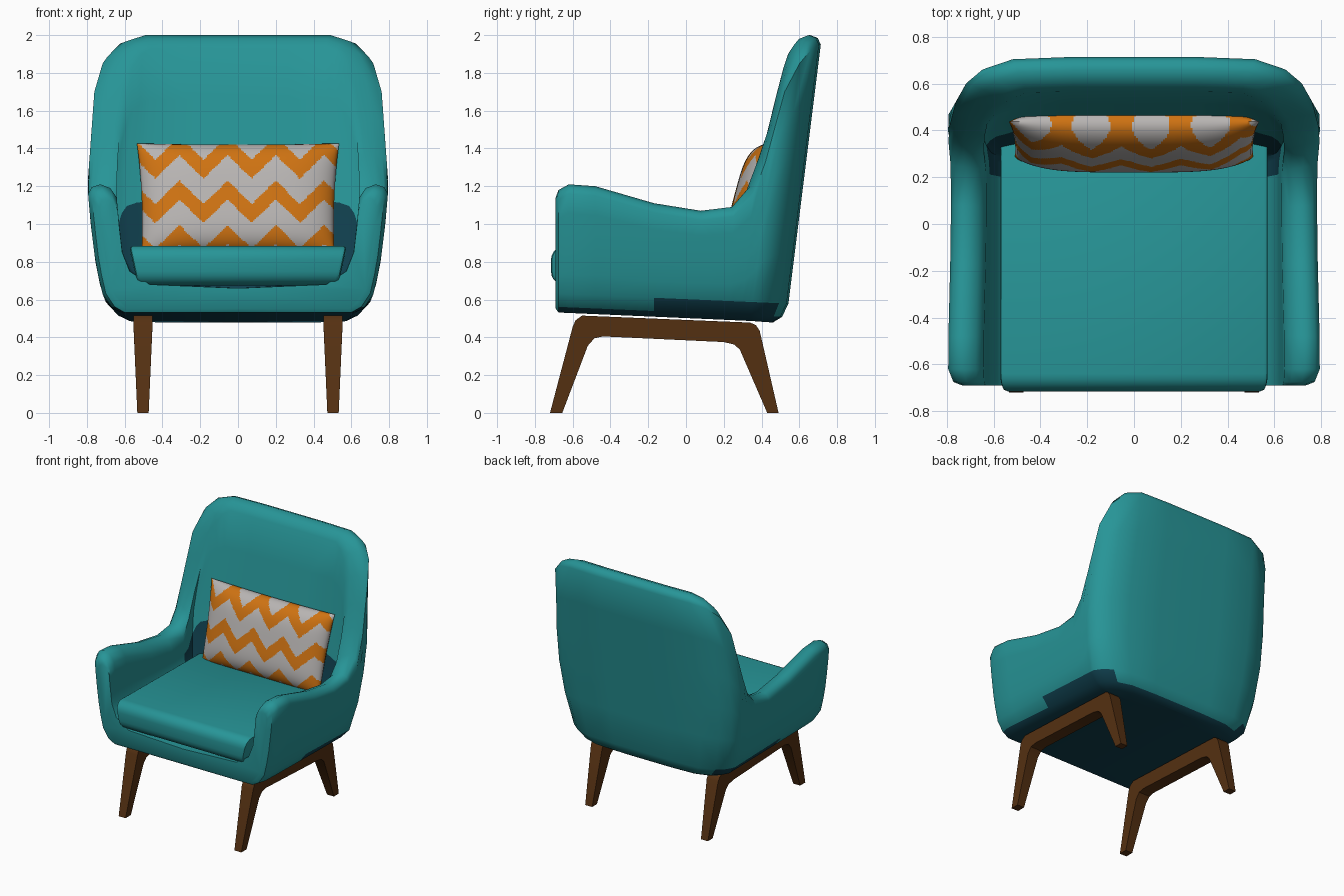
import bpy, bmesh, math
from mathutils import Vector, Matrix

if "Cube" in bpy.data.objects:
    bpy.data.objects.remove(bpy.data.objects["Cube"])


def material(name, rgb):
    m = bpy.data.materials.new(name)
    m.diffuse_color = (*rgb, 1)
    m.use_nodes = True
    m.node_tree.nodes["Principled BSDF"].inputs["Base Color"].default_value = m.diffuse_color
    return m


TEAL = material("teal fabric", (0.02, 0.30, 0.31))
DARK = material("dark teal fabric", (0.005, 0.05, 0.075))
WOOD = material("brown wood", (0.09, 0.03, 0.006))
ORANGE = material("orange stripe", (0.62, 0.17, 0.006))
WHITE = material("light grey cloth", (0.48, 0.46, 0.45))


def finish(bm, name, mats, angle=40):
    bmesh.ops.recalc_face_normals(bm, faces=bm.faces[:])
    me = bpy.data.meshes.new(name)
    bm.to_mesh(me)
    bm.free()
    for m in mats:
        me.materials.append(m)
    ob = bpy.data.objects.new(name, me)
    bpy.context.collection.objects.link(ob)
    bpy.ops.object.select_all(action='DESELECT')
    bpy.context.view_layer.objects.active = ob
    ob.select_set(True)
    bpy.ops.object.shade_smooth_by_angle(angle=math.radians(angle))
    return ob


# Shell half width by height
WIDTH = [(.47, .60), (.50, .64), (.55, .685), (.65, .725), (.8, .755),
         (1.0, .78), (1.2, .797), (1.5, .775), (1.75, .757), (2.0, .75)]


def half_width(z):
    for (z0, w0), (z1, w1) in zip(WIDTH, WIDTH[1:]):
        if z <= z1:
            return w0 + (w1 - w0) * max(0, (z - z0) / (z1 - z0))
    return WIDTH[-1][1]


# Stations from the arm front round to the back centre:
# width factor, y, rim height, lean, wall thickness in x and in y
STATIONS = [
    (.93, -.69, 1.14, 0, .095, 0), (.975, -.675, 1.18, 0, .13, 0),
    (1, -.62, 1.21, 0, .15, 0), (1, -.48, 1.20, 0, .15, 0),
    (1, -.17, 1.11, 0, .15, 0), (1, .10, 1.07, .15, .15, 0),
    (1, .30, 1.09, .4, .15, 0), (1, .44, 1.20, .8, .15, 0),
    (1, .505, 1.38, 1, .15, 0), (1, .53, 1.55, 1, .15, 0),
    (1, .56, 1.75, 1, .17, .02), (.95, .62, 1.90, 1, .16, .07),
    (.86, .67, 1.97, 1, .14, .11), (.69, .71, 2.0, 1, .06, .135),
    (.35, .72, 2.0, 1, 0, .14), (0, .72, 2.0, 1, 0, .14)]


def column(i):
    fx, y, top, lean, dx, dy = STATIONS[i]

    def point(z, f, scale=1, inset=0):
        x = (fx * half_width(z) - dx * f) * scale
        yy = y - lean * (2 - z) * (.125 + .07 * f) - dy * f - inset * dy / .14
        return Vector((x, yy, z))

    zb = .502 - .0435 * (y - .18 * lean) + (.02 if i == 0 else 0)
    pts = [point(zb, 0, .92, .07), point(zb + .03, 0, .97, .025)]
    # outside, upwards
    lo, hi = zb + .1, top - .05
    pts += [point(lo + (hi - lo) * k / 5, 0) for k in range(6)]
    # rounded rim
    pts += [point(top - d, f) for f, d in ((.15, .015), (.45, 0), (.8, .02), (1, .07))]
    # inside, downwards
    lo, hi = .85, top - .07
    pts += [point(hi + (lo - hi) * k / 4, 1) for k in range(1, 5)]
    pts += [point(.75, 1, .96), point(.68, 1, .8)]
    first = Vector((0, pts[0].y, pts[0].z))
    last = Vector((0, pts[-1].y, .66))
    return [first] + pts + [last]


# Upholstered shell: arms, back and base in one skin
bm = bmesh.new()
for sx in (1, -1):
    grid = [[bm.verts.new((p.x * sx, p.y, p.z)) for p in column(i)]
            for i in range(len(STATIONS))]
    for a, b in zip(grid, grid[1:]):
        for k in range(len(a) - 1):
            bm.faces.new((a[k], a[k + 1], b[k + 1], b[k]))
    bm.faces.new(grid[0])
bmesh.ops.remove_doubles(bm, verts=bm.verts[:], dist=.0005)
bmesh.ops.recalc_face_normals(bm, faces=bm.faces[:])
for f in bm.faces:
    c = f.calc_center_median()
    underside = f.normal.z < -.6 and c.z < .6
    crevice = .2 < c.y < .42 and c.z < 1.08 and abs(c.x) < .62
    f.material_index = 1 if underside or crevice else 0
finish(bm, "chair_shell", [TEAL, DARK], 45)

# Seat cushion, narrower at the bottom
bm = bmesh.new()
bmesh.ops.create_cube(bm, size=1)
for v in bm.verts:
    low = v.co.z < 0
    v.co = Vector((math.copysign(.53 if low else .575, v.co.x),
                   -.715 if v.co.y < 0 else .38,
                   .675 if low else (.885 if v.co.y < 0 else .87)))
front = [e for e in bm.edges if all(v.co.y < 0 for v in e.verts)
         and abs(e.verts[0].co.x - e.verts[1].co.x) > .5]
bmesh.ops.bevel(bm, geom=front, offset=.075, segments=5, profile=.5, affect='EDGES')
sharp = [e for e in bm.edges if len(e.link_faces) == 2 and e.calc_face_angle(0) > .9]
bmesh.ops.bevel(bm, geom=sharp, offset=.02, segments=2, profile=.5, affect='EDGES')
finish(bm, "seat_cushion", [TEAL])

# Wooden leg frames, one per side, tapering towards the floor
LEG = [(-.72, 0), (-.6, .455), (-.585, .49), (-.55, .515), (.34, .478), (.37, .465),
       (.39, .435), (.49, 0), (.43, 0), (.285, .335), (.255, .362), (.2, .375),
       (-.44, .405), (-.485, .395), (-.52, .355), (-.655, 0)]
for side, label in ((-1, "left"), (1, "right")):
    bm = bmesh.new()
    rings = []
    for s in (-1, 1):
        rings.append([bm.verts.new((side * .503 + s * (.03 + .02 * min(1, z / .45)), y, z))
                      for y, z in LEG])
        bm.faces.new(rings[-1])
    for k in range(len(LEG)):
        n = (k + 1) % len(LEG)
        bm.faces.new((rings[0][k], rings[0][n], rings[1][n], rings[1][k]))
    finish(bm, label + "_leg_frame", [WOOD], 35)

# Pillow with a chevron pattern, leaning on the back
bm = bmesh.new()
NU, NV = 128, 80
tilt = Matrix.Translation((0, .36, 1.135)) @ Matrix.Rotation(math.radians(-15), 4, 'X')
for s in (-1, 1):
    rows = []
    for j in range(NV + 1):
        v = 2 * j / NV - 1
        row = []
        for i in range(NU + 1):
            u = 2 * i / NU - 1
            puff = (max(0, 1 - u ** 4) * max(0, 1 - v ** 4)) ** .6
            x = u * (.51 + .012 * v) * (1 + .025 * v * v)
            z = v * .295 * (1 + .025 * u * u)
            row.append(bm.verts.new(tilt @ Vector((x, s * .105 * puff, z))))
        rows.append(row)
    for j in range(NV):
        for i in range(NU):
            f = bm.faces.new((rows[j][i], rows[j][i + 1], rows[j + 1][i + 1], rows[j + 1][i]))
            c = f.calc_center_median()
            # zigzag line with peaks every quarter unit
            t = ((c.x + .055) / .255) % 1
            line = 1.23 - .125 * (1 - abs(2 * t - 1))
            f.material_index = 1 if (line - c.z) % .235 < .1 else 0
bmesh.ops.remove_doubles(bm, verts=bm.verts[:], dist=.0003)
finish(bm, "pillow", [WHITE, ORANGE], 60)
